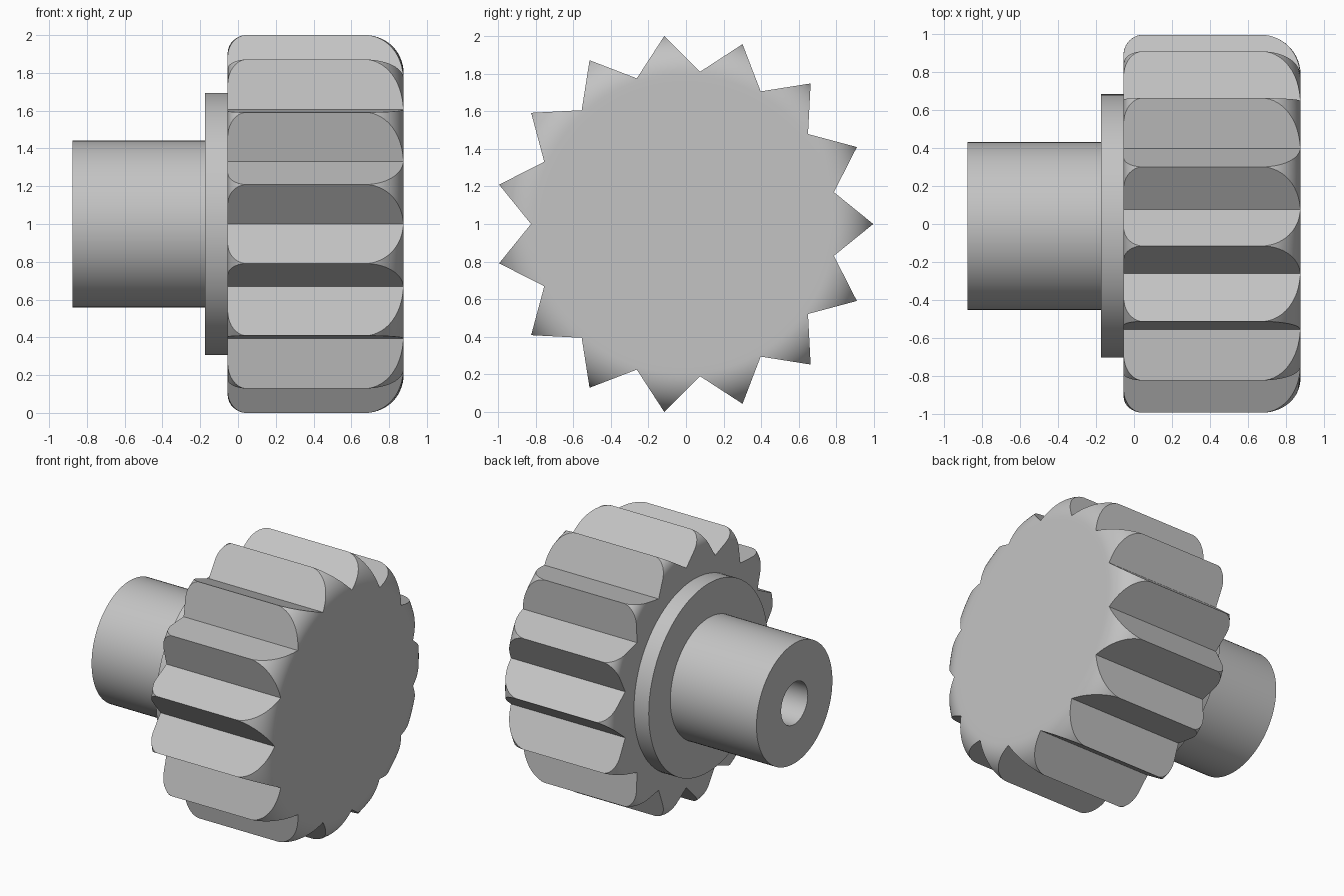
import bpy, bmesh, math
from mathutils import Vector

if "Cube" in bpy.data.objects:
    bpy.data.objects.remove(bpy.data.objects["Cube"], do_unlink=True)

CENTER = Vector((0, -0.01, 1))   # turning axis runs along x through here
TEETH = 15
TIP, VALLEY = 1.0055, 0.814
BACK, FACE = -0.055, 0.877       # ends of the toothed grip

grey = bpy.data.materials.new("plain grey")
grey.use_nodes = True
grey.diffuse_color = (0.55, 0.55, 0.55, 1)
grey.node_tree.nodes["Principled BSDF"].inputs["Base Color"].default_value = grey.diffuse_color


def finish(name, bm):
    bmesh.ops.recalc_face_normals(bm, faces=bm.faces)
    mesh = bpy.data.meshes.new(name)
    bm.to_mesh(mesh)
    bm.free()
    mesh.materials.append(grey)
    obj = bpy.data.objects.new(name, mesh)
    bpy.context.collection.objects.link(obj)
    obj.location = CENTER
    return obj


def lathe(name, profile, steps):
    """Turn (x, radius) points about the x axis."""
    bm = bmesh.new()
    verts = [bm.verts.new((x, 0, r)) for x, r in profile]
    edges = [bm.edges.new(pair) for pair in zip(verts, verts[1:])]
    bmesh.ops.spin(bm, geom=verts + edges, cent=(0, 0, 0), axis=(1, 0, 0),
                   angle=math.tau, steps=steps, use_merge=False)
    bmesh.ops.remove_doubles(bm, verts=bm.verts, dist=0.0001)
    return finish(name, bm)


def fillet(x, r, radius, start, end, count):
    """Arc points in the (x, radius) plane, angles in degrees."""
    for i in range(count + 1):
        a = math.radians(start + (end - start) * i / count)
        yield x + radius * math.cos(a), r + radius * math.sin(a)


def smooth(obj):
    bpy.ops.object.select_all(action='DESELECT')
    obj.select_set(True)
    bpy.context.view_layer.objects.active = obj
    bpy.ops.object.shade_smooth_by_angle(angle=math.radians(25))


# Grip: rounded drum trimmed by a star-shaped prism
outer = TIP + 0.001
drum = [(BACK, 0)]
drum += fillet(BACK + 0.105, outer - 0.105, 0.105, 180, 90, 10)
drum += fillet(FACE - 0.21, outer - 0.21, 0.21, 90, 0, 14)
drum += [(FACE, 0.75), (FACE, 0)]
grip = lathe("toothed_grip", drum, 180)

bm = bmesh.new()
star = []
for i in range(TEETH * 2):
    a = math.pi * i / TEETH
    r = VALLEY if i % 2 else TIP
    star.append(bm.verts.new((-0.5, r * math.cos(a), r * math.sin(a))))
base = bm.faces.new(star)
top = bmesh.ops.extrude_face_region(bm, geom=[base])["geom"]
bmesh.ops.translate(bm, vec=(2, 0, 0),
                    verts=[v for v in top if isinstance(v, bmesh.types.BMVert)])
cutter = finish("tooth_cutter", bm)

trim = grip.modifiers.new("teeth", 'BOOLEAN')
trim.operation = 'INTERSECT'
trim.solver = 'EXACT'
trim.object = cutter
bpy.context.view_layer.objects.active = grip
bpy.ops.object.modifier_apply(modifier=trim.name)
bpy.data.objects.remove(cutter, do_unlink=True)
smooth(grip)

# Collar behind the grip
smooth(lathe("collar", [(-0.175, 0), (-0.175, 0.694), (-0.05, 0.694), (-0.05, 0)], 96))

# Shaft with a blind bore
smooth(lathe("bored_shaft", [(-0.18, 0), (-0.18, 0.155), (-0.877, 0.155),
                             (-0.877, 0.442), (-0.17, 0.442)], 96))
